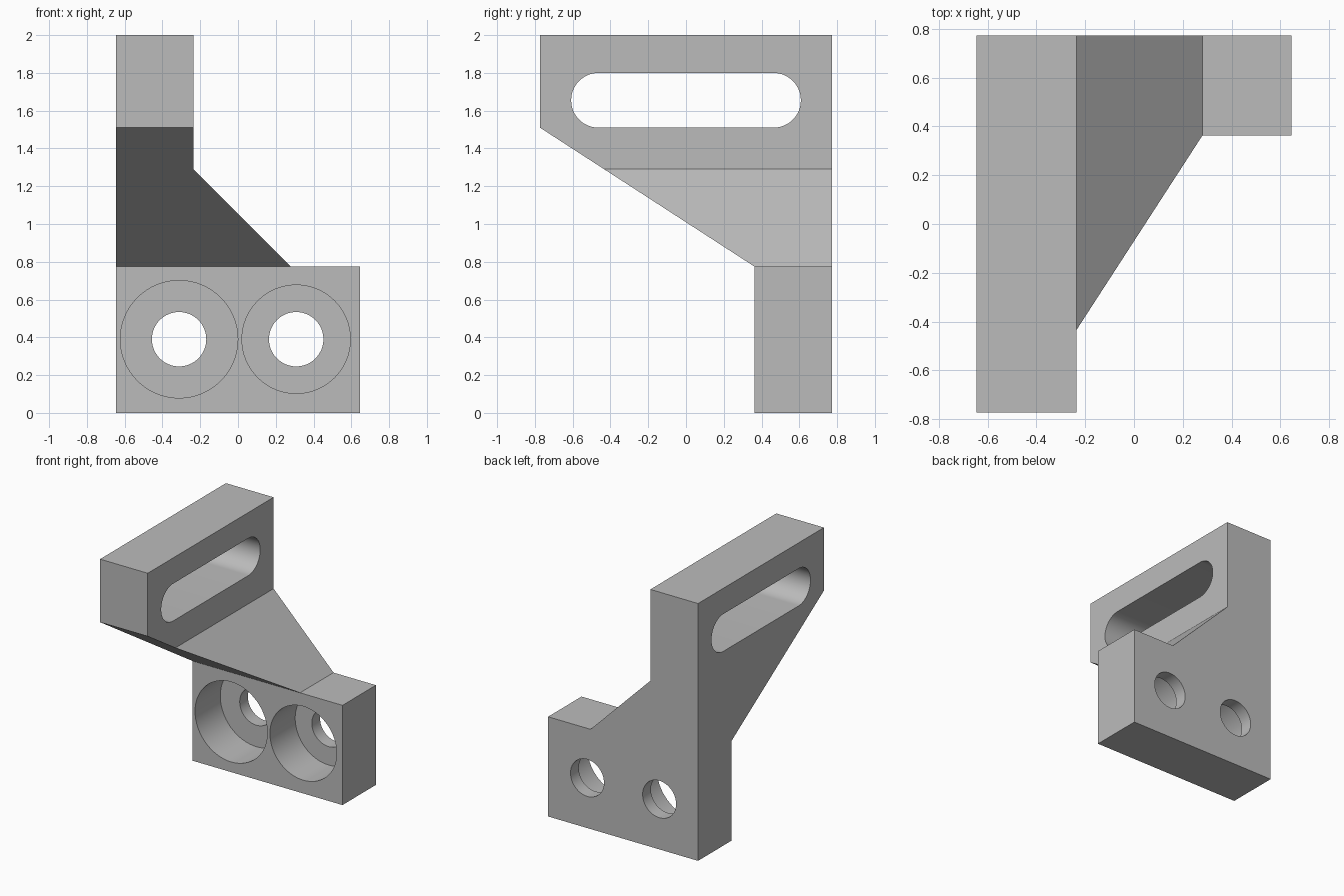
import bpy
import bmesh
from math import radians, pi, cos, sin
from mathutils import Vector

if "Cube" in bpy.data.objects:
    bpy.data.objects.remove(bpy.data.objects["Cube"])

HALF_W, HALF_D = 0.645, 0.773      # overall half width and half depth
FOOT_TOP, FOOT_FRONT = 0.775, 0.362
ARM_RIGHT = -0.235
HOLE_Z, HOLE_R = 0.39, 0.144

grey = bpy.data.materials.new("machined_grey")
grey.use_nodes = True
colour = (0.5, 0.5, 0.5, 1)
grey.diffuse_color = colour
grey.node_tree.nodes["Principled BSDF"].inputs["Base Color"].default_value = colour


def prism(name, profile, axis, start, end):
    """Extrude a closed (horizontal, z) profile along the x or y axis."""
    bm = bmesh.new()
    if axis == "y":
        points = [Vector((h, start, z)) for h, z in profile]
        step = Vector((0, end - start, 0))
    else:
        points = [Vector((start, h, z)) for h, z in profile]
        step = Vector((end - start, 0, 0))
    face = bm.faces.new([bm.verts.new(p) for p in points])
    result = bmesh.ops.extrude_face_region(bm, geom=[face])
    moved = [g for g in result["geom"] if isinstance(g, bmesh.types.BMVert)]
    bmesh.ops.translate(bm, verts=moved, vec=step)
    bmesh.ops.recalc_face_normals(bm, faces=bm.faces)
    mesh = bpy.data.meshes.new(name)
    bm.to_mesh(mesh)
    bm.free()
    mesh.materials.append(grey)
    obj = bpy.data.objects.new(name, mesh)
    bpy.context.collection.objects.link(obj)
    return obj


def arc(h, z, r, start, end, count):
    angles = [start + (end - start) * i / count for i in range(count + 1)]
    return [(h + r * cos(a), z + r * sin(a)) for a in angles]


def circle(h, z, r):
    return arc(h, z, r, 0, 2 * pi, 64)[:-1]


def cut(target, cutter):
    cutter.hide_render = True
    mod = target.modifiers.new("cut", "BOOLEAN")
    mod.operation = "DIFFERENCE"
    mod.solver = "EXACT"
    mod.object = cutter
    bpy.context.view_layer.objects.active = target
    bpy.ops.object.modifier_apply(modifier=mod.name)
    bpy.data.objects.remove(cutter)


# Bracket body: foot, gusset and upright in one front profile
bracket = prism("bracket_body", [
    (-HALF_W, 0), (HALF_W, 0), (HALF_W, FOOT_TOP), (0.28, FOOT_TOP),
    (ARM_RIGHT, 1.29), (ARM_RIGHT, 2), (-HALF_W, 2)], "y", -HALF_D, HALF_D)

# Space under the sloping arm, in front of the foot
slope = (1.51 - FOOT_TOP) / (FOOT_FRONT + HALF_D)
cut(bracket, prism("underside_cutter", [
    (-1, -0.2), (FOOT_FRONT, -0.2), (FOOT_FRONT, FOOT_TOP),
    (-1, FOOT_TOP + slope * (FOOT_FRONT + 1))], "x", -1, 1))

# Long adjusting slot through the arm
SLOT_Z, SLOT_R, SLOT_Y = 1.655, 0.145, 0.463
cut(bracket, prism("slot_cutter",
    arc(SLOT_Y, SLOT_Z, SLOT_R, -pi / 2, pi / 2, 32)
    + arc(-SLOT_Y, SLOT_Z, SLOT_R, pi / 2, 3 * pi / 2, 32), "x", -1, 0))

# Counterbored bolt holes through the foot
for x, bore_r in ((-0.312, 0.311), (0.308, 0.287)):
    cut(bracket, prism("bore_cutter", circle(x, HOLE_Z, bore_r), "y", 0, FOOT_FRONT + 0.31))
    cut(bracket, prism("hole_cutter", circle(x, HOLE_Z, HOLE_R), "y", 0, 1))

# Smooth hole walls, crisp edges
bpy.ops.object.select_all(action="DESELECT")
bracket.select_set(True)
bpy.context.view_layer.objects.active = bracket
bpy.ops.object.shade_smooth_by_angle(angle=radians(25))
